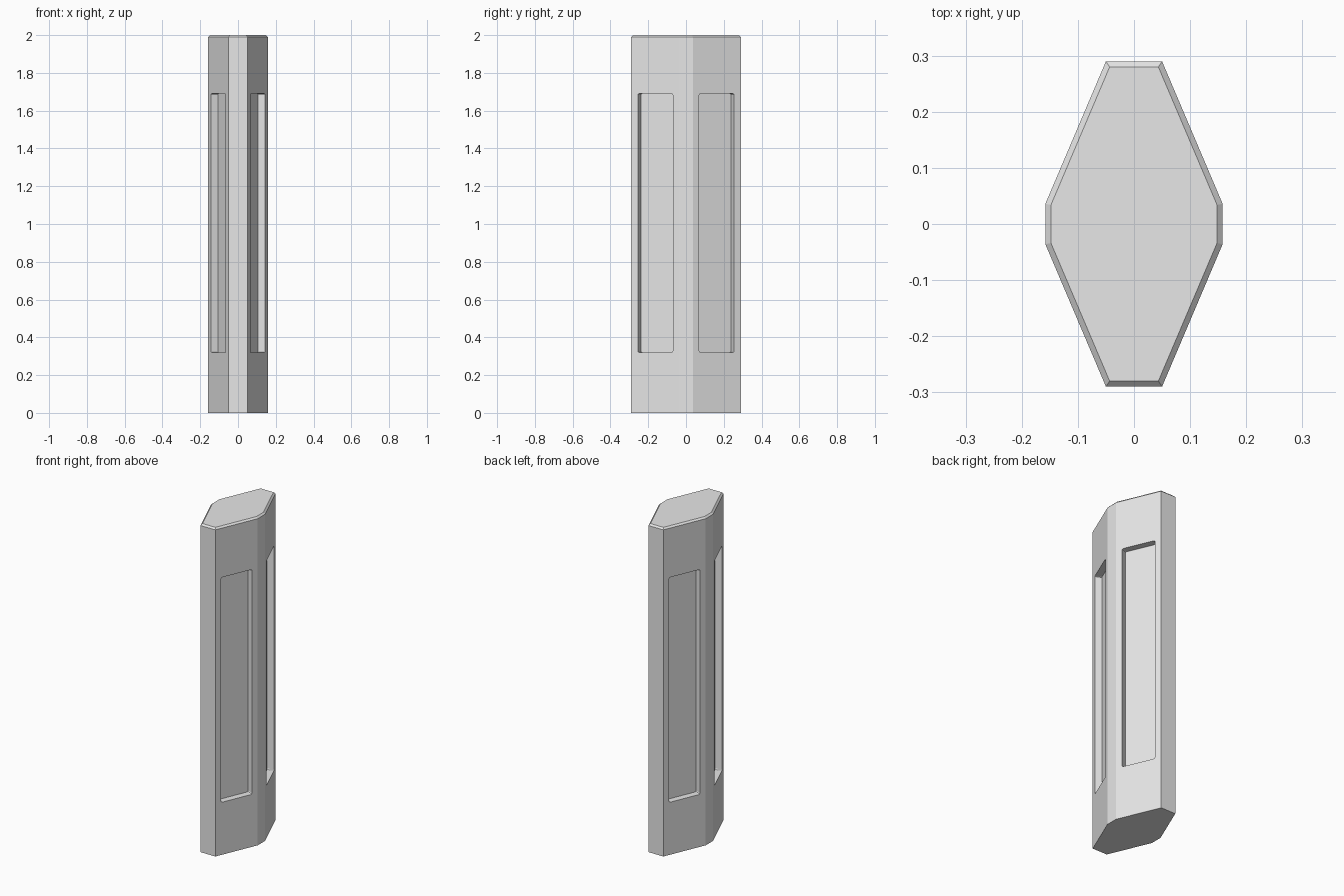
import bpy, bmesh
from mathutils import Vector

cube = bpy.data.objects.get("Cube")
if cube:
    bpy.data.objects.remove(cube, do_unlink=True)

HEIGHT, CHAMFER = 2.0, 0.01
INNER = Vector((0.158, 0.036, 0))    # side end of a slanted face
OUTER = Vector((0.05, 0.29, 0))      # front or back end of a slanted face
LOW, HIGH, DEPTH = 0.32, 1.69, 0.04  # recess extents

grey = bpy.data.materials.new("light grey")
grey.use_nodes = True
color = (0.8, 0.8, 0.8, 1)
grey.diffuse_color = color
grey.node_tree.nodes["Principled BSDF"].inputs["Base Color"].default_value = color


def prism(name, base, direction):
    """Extrude a flat outline along a direction into a closed solid."""
    bm = bmesh.new()
    face = bm.faces.new([bm.verts.new(p) for p in base])
    ext = bmesh.ops.extrude_face_region(bm, geom=[face])
    new = [v for v in ext["geom"] if isinstance(v, bmesh.types.BMVert)]
    bmesh.ops.translate(bm, verts=new, vec=direction)
    bmesh.ops.recalc_face_normals(bm, faces=bm.faces)
    return bm


def make_object(name, bm):
    mesh = bpy.data.meshes.new(name)
    bm.to_mesh(mesh)
    bm.free()
    mesh.materials.append(grey)
    obj = bpy.data.objects.new(name, mesh)
    bpy.context.collection.objects.link(obj)
    return obj


def flip(p, sx, sy):
    return Vector((p.x * sx, p.y * sy, p.z))


# Eight-sided post with a chamfered top rim
corners = [INNER, OUTER, flip(OUTER, -1, 1), flip(INNER, -1, 1),
           flip(INNER, -1, -1), flip(OUTER, -1, -1), flip(OUTER, 1, -1), flip(INNER, 1, -1)]
bm = prism("post", corners, Vector((0, 0, HEIGHT)))
rim = [e for e in bm.edges if all(v.co.z > HEIGHT - 0.001 for v in e.verts)]
bmesh.ops.bevel(bm, geom=rim, offset=CHAMFER, segments=1, affect='EDGES')
post = make_object("post", bm)

# One recess cutter for each slanted face
along = OUTER - INNER
normal = Vector((along.y, -along.x, 0)).normalized()
near, far = INNER + along * 0.134, INNER + along * 0.862
for side, sx in (("left", 1), ("right", -1)):
    for end, sy in (("back", 1), ("front", -1)):
        outline = [flip(p - normal * DEPTH, sx, sy) + Vector((0, 0, z))
                   for p, z in ((near, LOW), (far, LOW), (far, HIGH), (near, HIGH))]
        push = flip(normal, sx, sy)
        bm = prism("recess", outline, push * 0.1)
        # clip the recess corners
        cut = [e for e in bm.edges
               if abs((e.verts[1].co - e.verts[0].co).normalized().dot(push)) > 0.99]
        bmesh.ops.bevel(bm, geom=cut, offset=0.008, segments=2, profile=0.5, affect='EDGES')
        cutter = make_object(f"{end}_{side}_recess_cutter", bm)
        cutter.hide_render = True
        cutter.hide_set(True)
        mod = post.modifiers.new(f"{end}_{side}_recess", 'BOOLEAN')
        mod.operation = 'DIFFERENCE'
        mod.solver = 'EXACT'
        mod.object = cutter

# Bake the recesses and drop the cutters
bpy.context.view_layer.update()
graph = bpy.context.evaluated_depsgraph_get()
mesh = bpy.data.meshes.new_from_object(post.evaluated_get(graph))
cutters = [m.object for m in post.modifiers]
post.modifiers.clear()
post.data = mesh
for cutter in cutters:
    bpy.data.objects.remove(cutter, do_unlink=True)
